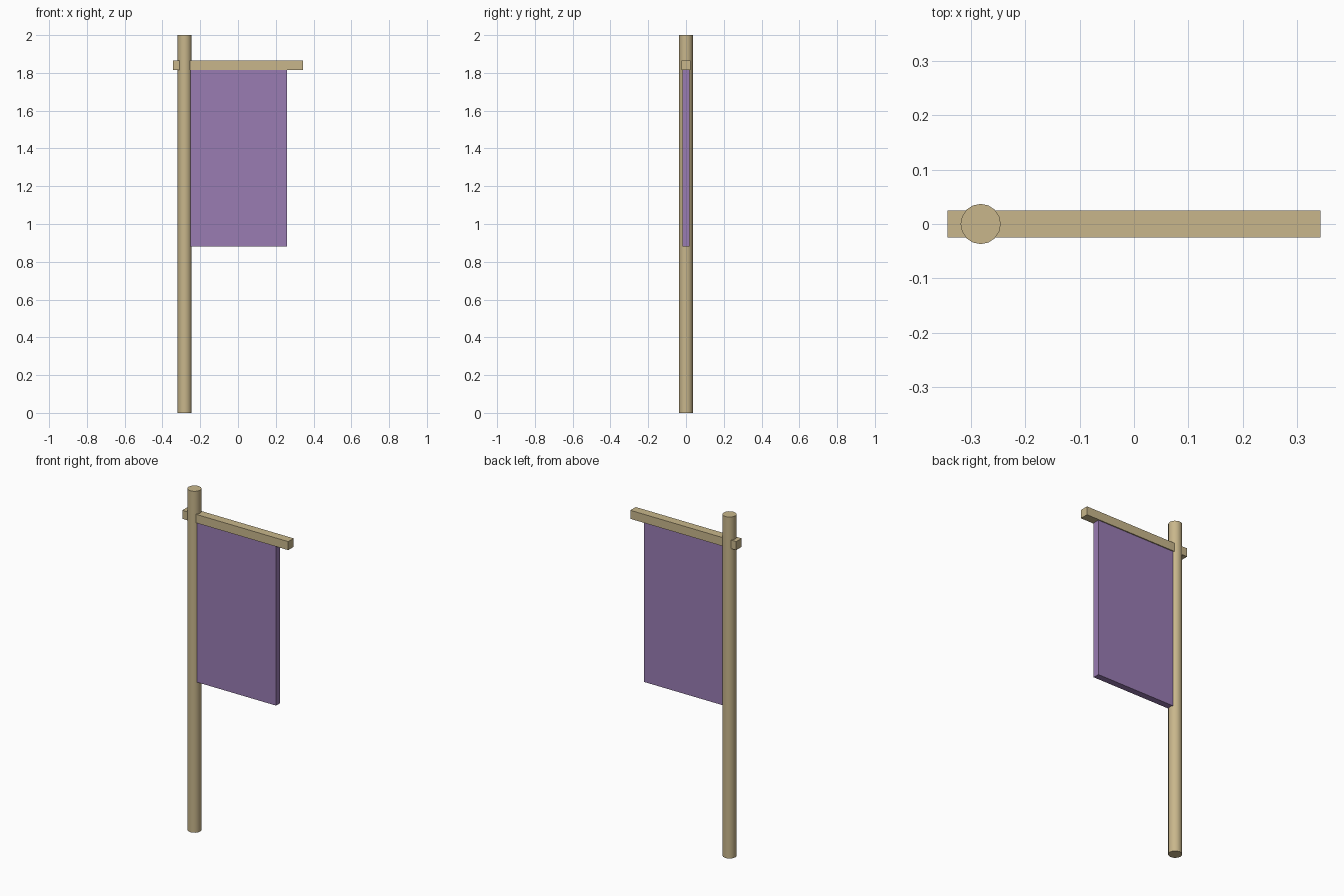
import bpy

if "Cube" in bpy.data.objects:
    bpy.data.objects.remove(bpy.data.objects["Cube"])


def material(name, color):
    m = bpy.data.materials.new(name)
    m.diffuse_color = (*color, 1.0)
    m.use_nodes = True
    m.node_tree.nodes["Principled BSDF"].inputs["Base Color"].default_value = m.diffuse_color
    return m


def box(name, lo, hi, mat):
    center = [(a + b) / 2 for a, b in zip(lo, hi)]
    bpy.ops.mesh.primitive_cube_add(size=1, location=center)
    ob = bpy.context.object
    ob.name = name
    ob.scale = [b - a for a, b in zip(lo, hi)]
    bpy.ops.object.transform_apply(location=False, rotation=False, scale=True)
    ob.data.materials.append(mat)
    return ob


wood = material("pale wood", (0.58, 0.47, 0.26))
cloth = material("purple cloth", (0.32, 0.20, 0.45))

# Upright round pole
bpy.ops.mesh.primitive_cylinder_add(vertices=16, radius=0.037, depth=2.0,
                                    location=(-0.282, 0, 1.0))
pole = bpy.context.object
pole.name = "pole"
pole.data.materials.append(wood)
bpy.ops.object.shade_smooth_by_angle()

# Crossbar running through the pole
box("crossbar", (-0.343, -0.025, 1.815), (0.343, 0.025, 1.865), wood)

# Hanging banner, its inner edge set into the pole
box("banner", (-0.26, -0.019, 0.88), (0.26, 0.019, 1.815), cloth)
